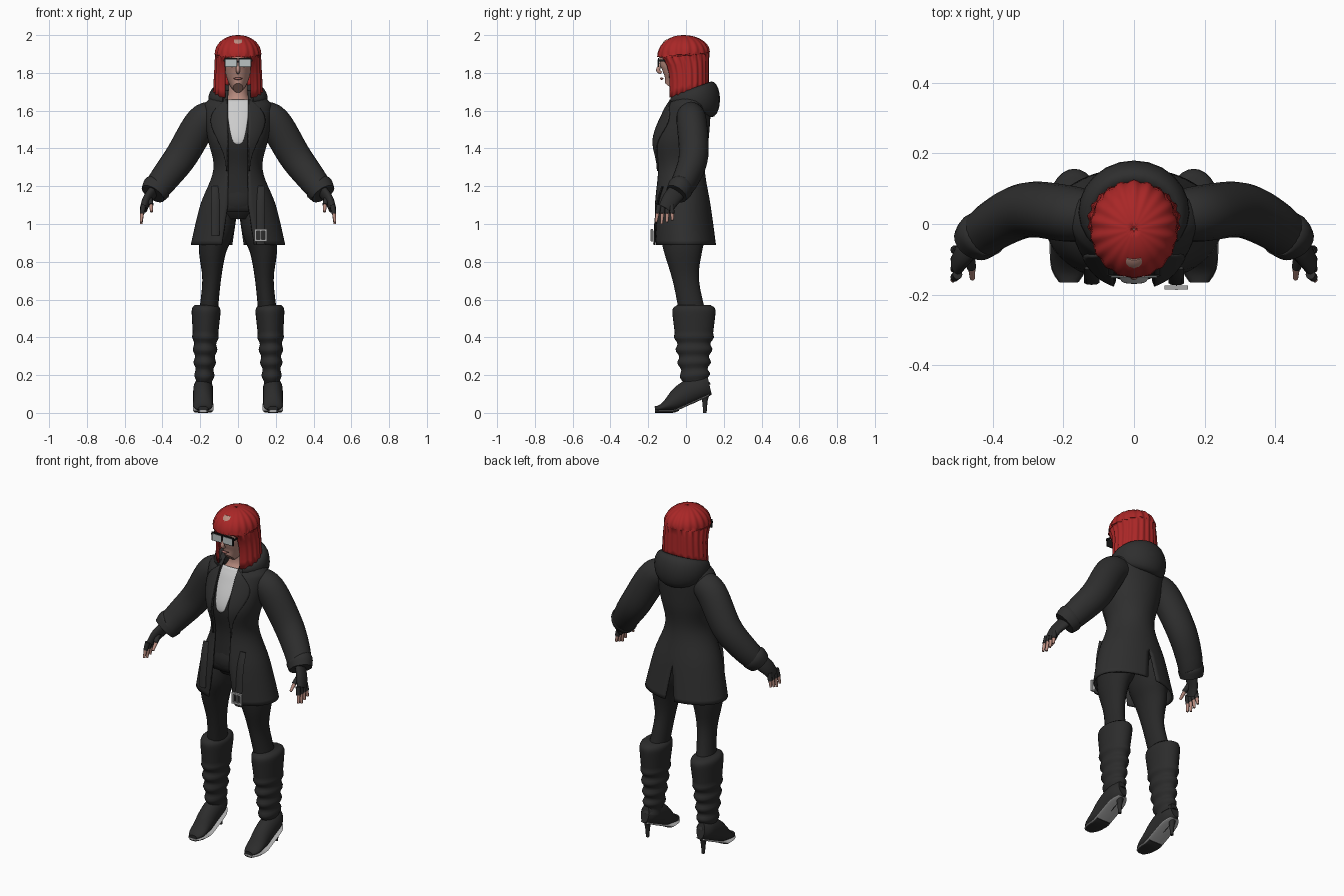
import bpy, bmesh
from math import sin, cos, pi, asin, radians
from mathutils import Vector

if "Cube" in bpy.data.objects:
    bpy.data.objects.remove(bpy.data.objects["Cube"])


def material(name, *rgb):
    colour = (rgb if len(rgb) > 1 else rgb * 3) + (1,)
    mat = bpy.data.materials.new(name)
    mat.use_nodes = True
    mat.diffuse_color = colour
    mat.node_tree.nodes["Principled BSDF"].inputs["Base Color"].default_value = colour
    return mat


COAT = material("charcoal cloth", .028)
PANTS = material("black cloth", .021)
LEATHER = material("black leather", .025)
FRAME = material("frame black", .01)
SHIRT = material("pale shirt", .6)
METAL = material("silver metal", .4)
LENS = material("lens grey", .5, .55, .55)
HAIR = material("red hair", .4, .02, .02)
SKIN = material("skin", .5, .27, .22)
LIPS = material("lips", .4, .16, .14)


def steps(count):
    return [k / count for k in range(count + 1)]


def finish(obj, mat, mirror=False, thick=0):
    obj.data.materials.append(mat)
    bpy.ops.object.select_all(action='DESELECT')
    obj.select_set(True)
    bpy.context.view_layer.objects.active = obj
    bpy.ops.object.shade_smooth_by_angle(angle=radians(45))
    if mirror:
        obj.modifiers.new("Mirror", 'MIRROR')
    if thick:
        obj.modifiers.new("Solidify", 'SOLIDIFY').thickness = thick


def skin(name, rows, mat, closed=False, mirror=True, thick=0):
    """Skin a surface over rows of points."""
    bm = bmesh.new()
    rings = [[bm.verts.new(point) for point in row] for row in rows]
    for low, high in zip(rings, rings[1:]):
        count = len(low)
        for j in range(count if closed else count - 1):
            k = (j + 1) % count
            bm.faces.new((low[j], low[k], high[k], high[j]))
    if closed:
        bm.faces.new(rings[0])
        bm.faces.new(rings[-1])
        bmesh.ops.recalc_face_normals(bm, faces=bm.faces)
    mesh = bpy.data.meshes.new(name)
    bm.to_mesh(mesh)
    bm.free()
    obj = bpy.data.objects.new(name, mesh)
    bpy.context.scene.collection.objects.link(obj)
    finish(obj, mat, mirror, thick)


def dense(rows, count):
    """Smooth interpolation through rows of numbers."""
    last, out = len(rows) - 1, []
    for i in range(last):
        near = [rows[min(max(k, 0), last)] for k in range(i - 1, i + 3)]
        for t in steps(count)[:-1]:
            row = []
            for before, start, end, after in zip(*near):
                go, stop = (end - before) / 2, (after - start) / 2
                bend = start - end
                row.append(start + t * (go + t * (-3 * bend - 2 * go - stop
                                                  + t * (2 * bend + go + stop))))
            out.append(row)
    return out + [list(rows[-1])]


def tube(name, path, mat, axis='X', flat=1, smooth=4, sides=20, mirror=True):
    """Tube through x, y, z, radius along axis, and optionally radius across."""
    path = dense(path, smooth)
    points = [Vector(row[:3]) for row in path]
    ref = Vector([float(axis == letter) for letter in 'XYZ'])
    rings = []
    for i, point in enumerate(points):
        along = (points[min(i + 1, len(points) - 1)] - points[max(i - 1, 0)]).normalized()
        u = (ref - along * ref.dot(along)).normalized()
        v = along.cross(u)
        radius = path[i][3]
        across = path[i][4] if len(path[i]) > 4 else radius * flat
        rings.append([point + u * cos(t * 2 * pi) * radius + v * sin(t * 2 * pi) * across
                      for t in steps(sides)[:-1]])
    skin(name, rings, mat, True, mirror)


def box(name, centre, size, mat, mirror=False):
    bpy.ops.mesh.primitive_cube_add(size=1)
    obj = bpy.context.object
    obj.name = name
    for vert in obj.data.vertices:
        vert.co = Vector(c + s * k for c, s, k in zip(centre, size, vert.co))
    finish(obj, mat, mirror)


def arc(row, start=0, end=None, vent=0, off=0, count=24):
    """Half outline from x = start at the front to x = end, or round to the back."""
    z, width, front, back = row
    first = asin(min(start / width, 1))
    last = pi - asin(vent / width) if end is None else asin(min(end / width, 1))
    middle, depth = (front + back) / 2, (back - front) / 2
    angles = [first + (last - first) * t for t in steps(count)]
    return [Vector(((width + off) * sin(a), middle - (depth + off) * cos(a), z)) for a in angles]


# Coat body: height, half width, front, back; the opening flares below the waist
coat = dense([(.89, .25, -.17, .16), (1.1, .2, -.17, .13), (1.29, .13, -.16, .1),
              (1.45, .16, -.18, .12), (1.6, .18, -.12, .13), (1.65, .165, -.09, .12),
              (1.71, .08, -.06, .1)], 6)


def coat_at(z):
    for low, high in zip(coat, coat[1:]):
        if z <= high[0]:
            t = (z - low[0]) / (high[0] - low[0])
            return [p + (q - p) * t for p, q in zip(low, high)]


def opening(z):
    return .055 + .15 * max(0, 1.1 - z)


skin("coat", [arc(r, opening(r[0]), vent=.15 * max(0, 1.1 - r[0])) for r in coat], COAT, thick=.01)
skin("vest", [arc(r, off=-.018) for r in coat if 1.06 < r[0] < 1.66], PANTS, thick=.006)

# Shirt front and lapels follow the coat outline
shirt, lapels = [], []
for t in steps(16):
    shirt.append(arc(coat_at(1.42 + .24 * t), 0, .007 + .06 * t ** .4, off=-.011, count=8))
    row = coat_at(1.28 + .38 * t)
    lapels.append(arc(row, .055, .06 + .08 * sin(pi * t * t), off=.007, count=8))
skin("shirt_front", shirt, SHIRT, thick=.004)
skin("lapels", lapels, COAT, thick=.008)

# Hood folded round the neck, fullest at the back
hood = []
for t in steps(20):
    a = .6 + (2 * pi - 1.2) * t
    full = (1 - cos(a)) / 2
    hood.append((.125 * sin(a), .025 - .11 * cos(a), 1.66, .015 + .08 * full, .018 + .027 * full))
tube("hood", hood, COAT, 'Z', smooth=1, mirror=False)

# Sleeves and cuffs
tube("sleeves", [(.11, .02, 1.57, .07), (.19, .03, 1.54, .08), (.3, .04, 1.36, .078),
                 (.39, 0, 1.24, .07), (.45, -.05, 1.16, .06)], COAT, 'Y', 1.1, 6, 24)
tube("cuffs", [(.42, -.025, 1.2, .06), (.43, -.03, 1.19, .068), (.45, -.05, 1.16, .06)],
     COAT, 'Y', 1.15)

# Fingerless gloves and hands
tube("gloves", [(.44, -.04, 1.18, .025), (.48, -.08, 1.13, .024), (.5, -.11, 1.08, .02)],
     LEATHER, flat=1.9)
for i in range(4):
    y = -.143 + .022 * i
    middle = (.508, y + .004 * i - .008, 1.055)
    tip = (.513, y + .007 * i - .016, 1 + .01 * abs(i - 1))
    tube("glove_finger", [(.5, y, 1.1, .014), (*middle, .0125)], LEATHER, sides=10)
    tube("finger", [(*middle, .01), (*tip, .007)], SKIN, sides=10)
tube("glove_thumb", [(.47, -.08, 1.14, .017), (.46, -.125, 1.1, .013)], LEATHER, sides=10)
tube("thumb", [(.46, -.12, 1.1, .011), (.458, -.155, 1.065, .007)], SKIN, sides=10)

# Hanging straps with a buckle on the left one
for side, low in ((-1, .94), (1, .89)):
    strap = []
    for t in steps(5):
        z = 1.2 + (low - 1.2) * t
        strap.append((side * .12, arc(coat_at(z), .12)[0].y - .008 - .01 * t, z, .022, .006))
    tube("belt_strap", strap, COAT, sides=8, mirror=False)
for side in (-1, 1):
    box("buckle_side", (.12 + side * .028, -.18, .94), (.01, .012, .066), METAL)
    box("buckle_bar", (.12, -.18, .94 + side * .028), (.06, .012, .01), METAL)
box("buckle_pin", (.12, -.183, .94), (.008, .008, .06), METAL)

# Trousers
tube("hips", [(0, -.02, 1.24, .1), (0, -.02, 1.12, .14), (0, -.01, 1.04, .1)],
     PANTS, mirror=False)
tube("legs", [(.085, -.01, 1.09, .08), (.11, -.015, .97, .09), (.135, -.015, .86, .073),
              (.14, 0, .7, .049), (.16, .04, .5, .05)], PANTS, flat=1.4)

# Boot shafts widen upward, with slouched folds below the top band
shaft = []
for t in steps(36):
    fold = .005 * cos(t * 13 * pi) * (t < .66)
    radius = .043 + .037 * t + fold - .02 * t ** 40
    shaft.append((.18 - .012 * t, .042 + .02 * (1 - t) ** 8, .13 + .44 * t, radius))
tube("boot_shafts", shaft, LEATHER, flat=1.5, smooth=1, sides=28)

# Feet run from heel to toe over an arched sole
foot, sole, outsole = [], [], []
for t in steps(16):
    y = .125 - .29 * t
    bottom = .01 + .085 * max(0, 1 - t / .65)
    top = .035 + .08 * (1 + cos(pi * t ** 1.5))
    width = .052 * max(.25, 1 - (2 * t - 1) ** 6) ** .5
    foot.append((.185, y, (top + bottom) / 2, width, (top - bottom) / 2))
    sole.append((.185, y, bottom, width + .002, .005))
    if t > .55:
        outsole.append((.185, y, bottom - .006, width * .9, .004))
for name, path, mat in (("boot_feet", foot, LEATHER), ("boot_soles", sole, METAL),
                        ("outsoles", outsole, LEATHER)):
    tube(name, path, mat, smooth=1)
tube("heels", [(.185, .1, .11, .032), (.185, .1, .07, .016), (.185, .1, 0, .009)],
     LEATHER, sides=12)

# Head and neck
tube("neck", [(0, .01, 1.63, .08), (0, .01, 1.68, .055), (0, 0, 1.77, .048)], SKIN, mirror=False)
tube("head", [(0, -.08, 1.72, .026), (0, -.05, 1.76, .053), (0, -.03, 1.82, .07),
              (0, -.03, 1.91, .073), (0, -.02, 1.95, .058)], SKIN, flat=1.5, sides=32, mirror=False)
tube("nose", [(0, -.13, 1.86, .006), (0, -.148, 1.815, .011), (0, -.13, 1.8, .007)],
     SKIN, mirror=False)
tube("lips", [(-.024, -.12, 1.77, .002), (0, -.13, 1.77, .007), (.024, -.12, 1.77, .002)],
     LIPS, 'Z', mirror=False)

# Glasses
box("glasses_frames", (.037, -.146, 1.855), (.07, .006, .05), FRAME, True)
box("lenses", (.036, -.149, 1.853), (.058, .004, .038), LENS, True)
box("glasses_bridge", (0, -.148, 1.86), (.012, .006, .008), FRAME)
box("glasses_temples", (.074, -.1, 1.866), (.004, .095, .01), FRAME, True)

# Hair: open side curtains below a straight fringe, then a domed crown
layers = [((1.67 + .21 * t, .13 - .01 * t, -.105 - .045 * t ** 4, .12), .07) for t in steps(5)]
for t in steps(9):
    size = cos(t * pi / 2) + .02
    layers.append(((1.885 + .115 * sin(t * pi / 2), .12 * size,
                    -.015 - .135 * size, -.015 + .135 * size), 0))

# Grooved strands and a ragged hem that rises toward the back
hair = []
for row, gap in layers:
    outline = arc(row, gap, count=60)
    middle = (row[2] + row[3]) / 2
    for point, t in zip(outline, steps(60)):
        fade = min(1, t * 5)
        groove = 1 + .025 * cos(t * 18 * pi) * fade
        point.x *= groove
        point.y = middle + (point.y - middle) * groove
        point.z += (.07 * t + .008 * cos(t * 14 * pi)) * fade * (2 - row[0]) * 3
    hair.append(outline)
skin("hair", hair, HAIR, thick=.008)
